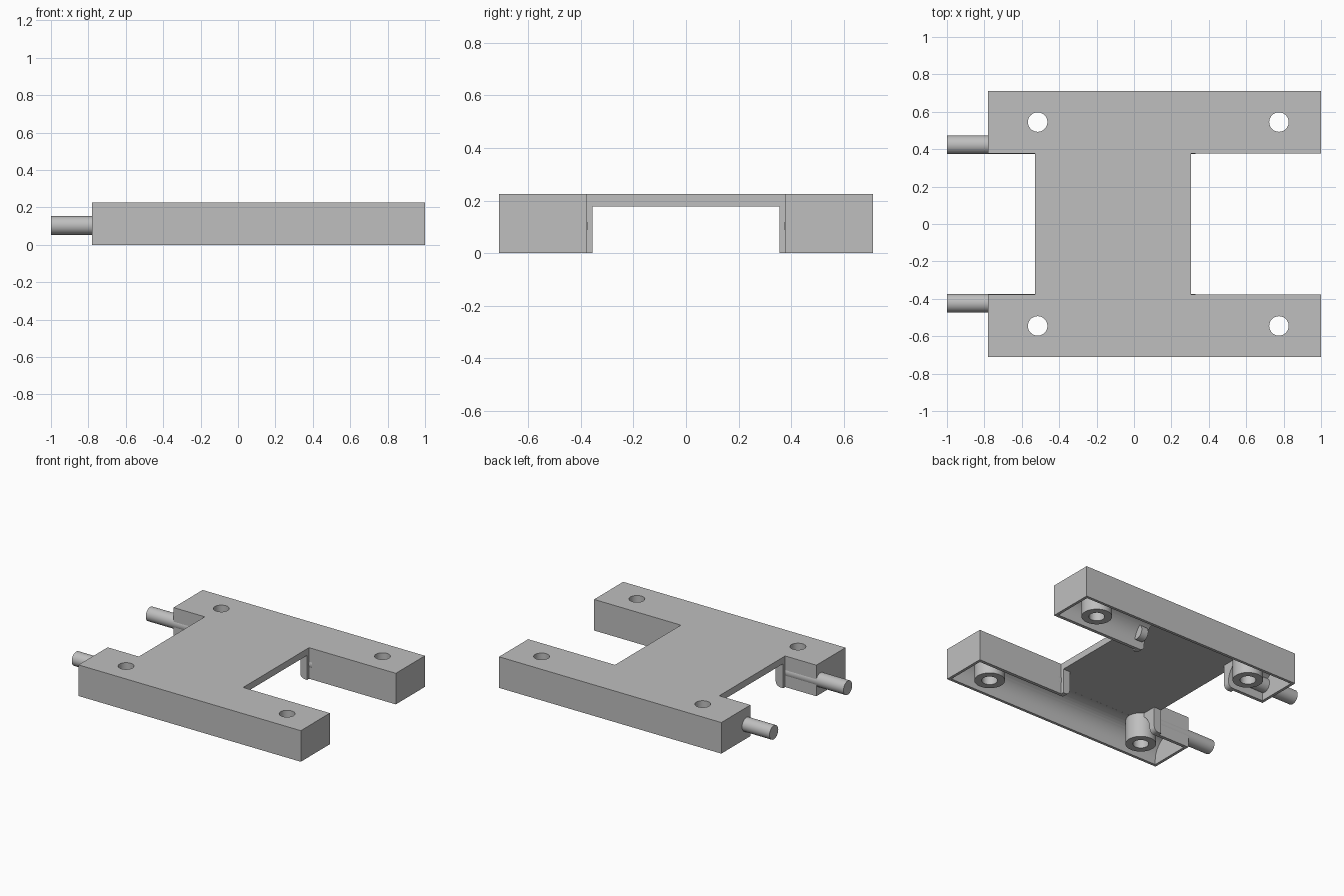
import bpy, bmesh, math
from mathutils import Vector

if "Cube" in bpy.data.objects:
    bpy.data.objects.remove(bpy.data.objects["Cube"], do_unlink=True)

grey = bpy.data.materials.new("light_grey")
grey.use_nodes = True
colour = (0.52, 0.52, 0.52, 1)
grey.diffuse_color = colour
grey.node_tree.nodes["Principled BSDF"].inputs["Base Color"].default_value = colour

TOP, UNDER = 0.225, 0.177
ARM_IN, ARM_OUT, BAR_Y = 0.377, 0.71, 0.545
BACK, FRONT = -0.78, 1.0          # arm ends along x
WEB_L, WEB_R = -0.53, 0.305       # bridging plate along x


def prism(name, points, sweep):
    """Solid made by sweeping a closed outline along a vector."""
    bm = bmesh.new()
    face = bm.faces.new([bm.verts.new(p) for p in points])
    moved = bmesh.ops.extrude_face_region(bm, geom=[face])["geom"]
    verts = [v for v in moved if isinstance(v, bmesh.types.BMVert)]
    bmesh.ops.translate(bm, verts=verts, vec=Vector(sweep))
    bmesh.ops.recalc_face_normals(bm, faces=bm.faces)
    mesh = bpy.data.meshes.new(name)
    bm.to_mesh(mesh)
    bm.free()
    obj = bpy.data.objects.new(name, mesh)
    bpy.context.collection.objects.link(obj)
    mesh.materials.append(grey)
    return obj


def rect(name, x0, x1, y0, y1, z0, z1):
    return prism(name, [(x0, y0, z0), (x1, y0, z0), (x1, y1, z0), (x0, y1, z0)],
                 (0, 0, z1 - z0))


def circle(r, n=48):
    return [(r * math.cos(math.tau * i / n), r * math.sin(math.tau * i / n)) for i in range(n)]


def post(name, x, y, r, z0, z1):
    return prism(name, [(x + a, y + b, z0) for a, b in circle(r)], (0, 0, z1 - z0))


def combine(target, tool, operation):
    """Apply one boolean and remove its tool."""
    tool.hide_render = True
    mod = target.modifiers.new("cut", 'BOOLEAN')
    mod.operation, mod.object, mod.solver = operation, tool, 'EXACT'
    bpy.context.view_layer.objects.active = target
    bpy.ops.object.modifier_apply(modifier=mod.name)
    bpy.data.objects.remove(tool, do_unlink=True)


def smooth(obj):
    bpy.ops.object.select_all(action='DESELECT')
    obj.select_set(True)
    bpy.context.view_layer.objects.active = obj
    bpy.ops.object.shade_smooth_by_angle(angle=math.radians(30))


# H-shaped outline of the whole body
half = [(WEB_R, ARM_IN), (FRONT, ARM_IN), (FRONT, ARM_OUT),
        (BACK, ARM_OUT), (BACK, ARM_IN), (WEB_L, ARM_IN)]
outline = half + [(x, -y) for x, y in reversed(half)]
body = prism("body", [(x, y, 0) for x, y in outline], (0, 0, TOP))

# Open space under the bridging plate
combine(body, rect("web_cutter", WEB_L - 0.1, WEB_R + 0.1, -0.355, 0.355, -0.1, UNDER),
        'DIFFERENCE')

# Arched hollow inside each arm, open to the middle between small tabs
arch_r = 0.145
x0, x1, flare = WEB_L + 0.06, WEB_R - 0.055, 0.035
for s in (-1, 1):
    arch = [(BACK + 0.02, s * BAR_Y + arch_r * math.cos(math.pi * i / 24),
             UNDER - arch_r + arch_r * math.sin(math.pi * i / 24)) for i in range(25)]
    arch += [(BACK + 0.02, s * BAR_Y - arch_r, -0.1), (BACK + 0.02, s * BAR_Y + arch_r, -0.1)]
    combine(body, prism("arch_cutter", arch, (FRONT - BACK - 0.04, 0, 0)), 'DIFFERENCE')

    # Opening with rounded lower corners on the tabs
    arc = [(flare * (1 - math.cos(i * math.pi / 12)), flare * (1 - math.sin(i * math.pi / 12)))
           for i in range(7)]
    right = [(x1 + a, b) for a, b in arc] + [(x1 + flare, -0.1)]
    left = [(x0 - a, b) for a, b in arc] + [(x0 - flare, -0.1)]
    gap = [(x0, UNDER), (x1, UNDER)] + right + left[::-1]
    combine(body, prism("gap_cutter", [(x, s * 0.34, z) for x, z in gap],
                        (0, s * 0.2, 0)), 'DIFFERENCE')

# Screw bosses and their through holes
spots = [(x, s * BAR_Y) for x in (-0.515, 0.775) for s in (-1, 1)]
for x, y in spots:
    combine(body, post("boss", x, y, 0.1, 0, 0.2), 'UNION')
for x, y in spots:
    combine(body, post("hole_cutter", x, y, 0.052, -0.1, 0.4), 'DIFFERENCE')
smooth(body)

# Round pins leaving the arms, and the short pin ends past the plate
for s, side in ((-1, "right"), (1, "left")):
    for part, start, end in (("pin", -1.0, WEB_L), ("pin_end", WEB_R - 0.03, WEB_R + 0.025)):
        pin = prism(side + "_" + part, [(start, s * 0.423 + a, 0.103 + b) for a, b in circle(0.05)],
                    (end - start, 0, 0))
        smooth(pin)
